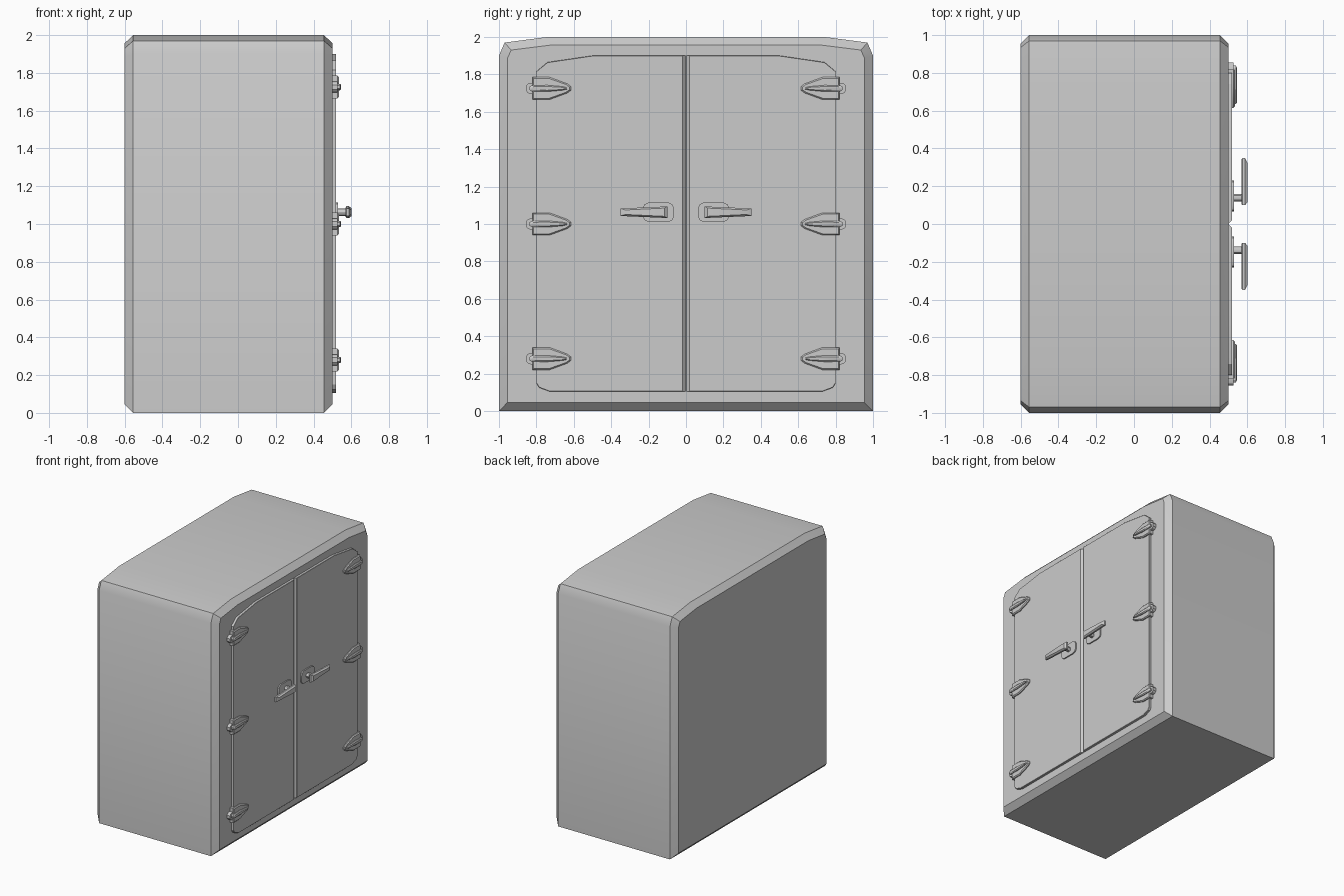
import bpy, bmesh, math

if "Cube" in bpy.data.objects:
    bpy.data.objects.remove(bpy.data.objects["Cube"])


def loft(name, rings, mirror=False, smooth=True):
    """Skin a list of (x, [(y, z), ...]) rings, cap the ends, optionally mirror in y."""
    bm = bmesh.new()
    loops = [[bm.verts.new((x, y, z)) for y, z in pts] for x, pts in rings]
    n = len(loops[0])
    for a, b in zip(loops, loops[1:]):
        for i in range(n):
            j = (i + 1) % n
            bm.faces.new((a[i], a[j], b[j], b[i]))
    bm.faces.new(loops[0])
    bm.faces.new(loops[-1])
    bmesh.ops.recalc_face_normals(bm, faces=bm.faces)
    me = bpy.data.meshes.new(name)
    bm.to_mesh(me)
    bm.free()
    ob = bpy.data.objects.new(name, me)
    bpy.context.collection.objects.link(ob)
    if smooth:
        bpy.ops.object.select_all(action='DESELECT')
        ob.select_set(True)
        bpy.context.view_layer.objects.active = ob
        bpy.ops.object.shade_smooth_by_angle(angle=math.radians(30))
    if mirror:
        m = ob.modifiers.new("mirror", 'MIRROR')
        m.use_axis = (False, True, False)
        m.use_mirror_merge = False
    return ob


def sym_y(half):
    """Complete a right-half outline with its mirror image in y."""
    return half + [(-y, z) for y, z in reversed(half)]


def sym_z(half, z0):
    """Complete an upper-half outline with its mirror image about z0."""
    return [(y, z0 + h) for y, h in half] + [(y, z0 - h) for y, h in reversed(half)]


# cabinet body with chamfered front and back rims
outer = sym_y([(1, 0), (1, 1.9), (0.97, 1.97), (0.74, 2.0)])
inner = sym_y([(0.955, 0.045), (0.955, 1.885), (0.935, 1.93), (0.72, 1.957)])
loft("cabinet_body", [(-0.6, inner), (-0.555, outer), (0.455, outer), (0.5, inner)])

# double doors, with a V groove where they meet
def door_outline(y_in, e=0):
    return [(y_in, 0.105 + e), (0.73, 0.105 + e), (0.785 - e, 0.125 + e), (0.8 - e, 0.15),
            (0.8 - e, 1.815), (0.74, 1.865 - e), (0.5, 1.9 - e), (y_in, 1.9 - e)]

loft("door", [(0.495, door_outline(0.003)), (0.503, door_outline(0.003)),
              (0.518, door_outline(0.018)), (0.52, door_outline(0.018, 0.002))], True)

# hinges: plate, knuckle tab and raised rib
plate = [(0.82, 0.06), (0.73, 0.06), (0.635, 0.025), (0.615, 0.01)]
plate_top = [(0.815, 0.053), (0.732, 0.053), (0.642, 0.021), (0.624, 0.008)]
tab = [(0.856, 0.012), (0.845, 0.025), (0.83, 0.03), (0.79, 0.03)]
rib = [(0.838, 0.008), (0.825, 0.016), (0.74, 0.017), (0.66, 0.01), (0.635, 0.004)]
rib_top = [(0.825, 0.005), (0.815, 0.009), (0.74, 0.01), (0.665, 0.006), (0.645, 0.002)]
for i, z in enumerate((0.28, 1.0, 1.725)):
    loft(f"hinge_plate_{i}", [(0.495, sym_z(plate, z)), (0.527, sym_z(plate, z)),
                              (0.534, sym_z(plate_top, z))], True)
    loft(f"hinge_tab_{i}", [(0.495, sym_z(tab, z)), (0.527, sym_z(tab, z))], True)
    loft(f"hinge_rib_{i}", [(0.51, sym_z(rib, z)), (0.54, sym_z(rib, z)),
                            (0.546, sym_z(rib_top, z))], True)

# handle: backing plate, stem and tapered lever
HZ = 1.063
base = sym_z([(0.065, 0.025), (0.073, 0.042), (0.095, 0.052),
              (0.2, 0.052), (0.222, 0.042), (0.23, 0.025)], HZ)
loft("handle_plate", [(0.51, base), (0.53, base)], True)

stem = [(0.14 + 0.02 * math.cos(a * math.pi / 6), HZ + 0.02 * math.sin(a * math.pi / 6))
        for a in range(12)]
loft("handle_stem", [(0.52, stem), (0.58, stem)], True)

def lever(y0, y1, h0, h1):
    return sym_z([(y0, h0), (y1, h1)], HZ)

loft("handle_lever", [(0.568, lever(0.105, 0.34, 0.022, 0.012)),
                      (0.575, lever(0.1, 0.35, 0.031, 0.02)),
                      (0.588, lever(0.1, 0.35, 0.031, 0.02)),
                      (0.6, lever(0.115, 0.325, 0.022, 0.012))], True)
